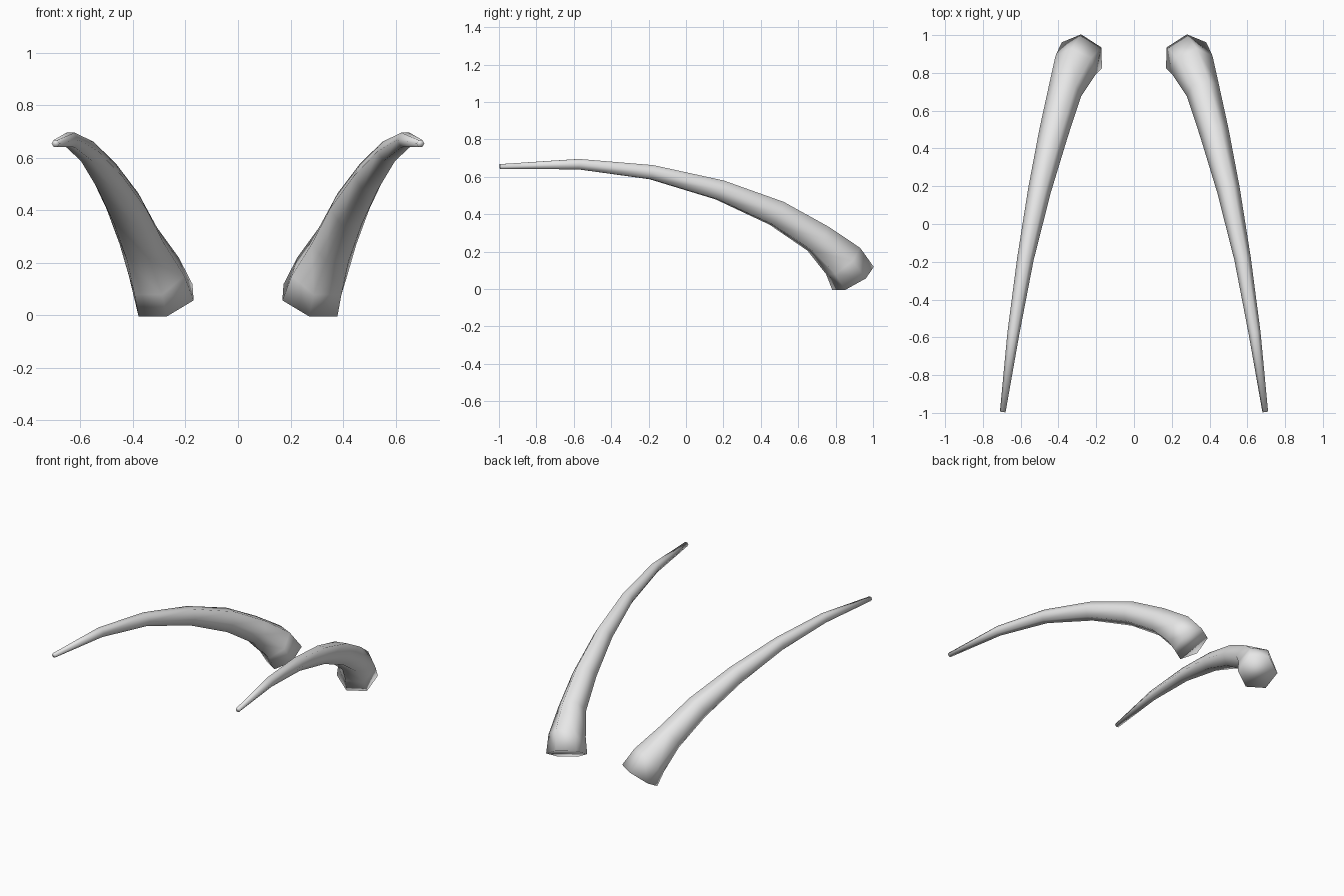
import bpy
import bmesh
import math
from mathutils import Vector

cube = bpy.data.objects.get("Cube")
if cube:
    bpy.data.objects.remove(cube, do_unlink=True)

# Horn material
horn_grey = bpy.data.materials.new("horn_grey")
horn_grey.use_nodes = True
GREY = (0.8, 0.8, 0.8, 1.0)
horn_grey.diffuse_color = GREY
horn_grey.node_tree.nodes["Principled BSDF"].inputs["Base Color"].default_value = GREY

# Centre line of the left horn from base to tip: x, y, z, radius
PATH = [
    (0.276, 0.893, 0.057, 0.127),
    (0.310, 0.840, 0.150, 0.117),
    (0.365, 0.705, 0.270, 0.090),
    (0.425, 0.485, 0.405, 0.078),
    (0.500, 0.180, 0.530, 0.061),
    (0.575, -0.185, 0.625, 0.044),
    (0.638, -0.575, 0.668, 0.032),
    (0.695, -0.995, 0.655, 0.015),
]
SIDES = 6


def build_horn(name, side):
    """Sweep a tapering hexagon along the path; side is 1 or -1 in x."""
    centres = [Vector((side * x, y, z)) for x, y, z, r in PATH]
    bm = bmesh.new()
    rings = []
    for i, centre in enumerate(centres):
        ahead = centres[min(i + 1, len(centres) - 1)]
        behind = centres[max(i - 1, 0)]
        tangent = (ahead - behind).normalized()
        # One pair of corners always lies level, pointing in and out
        across = tangent.cross(Vector((0, 0, 1))).normalized()
        up = across.cross(tangent)
        radius = PATH[i][3]
        ring = []
        for k in range(SIDES):
            a = math.tau * k / SIDES
            ring.append(bm.verts.new(centre + radius * (math.cos(a) * across + math.sin(a) * up)))
        rings.append(ring)

    # Side walls, base cap and tip cap
    for low, high in zip(rings, rings[1:]):
        for k in range(SIDES):
            n = (k + 1) % SIDES
            bm.faces.new((low[k], low[n], high[n], high[k]))
    bm.faces.new(rings[0])
    bm.faces.new(rings[-1])
    bmesh.ops.recalc_face_normals(bm, faces=bm.faces)
    for face in bm.faces:
        face.smooth = True

    mesh = bpy.data.meshes.new(name)
    bm.to_mesh(mesh)
    bm.free()
    mesh.materials.append(horn_grey)
    horn = bpy.data.objects.new(name, mesh)
    bpy.context.scene.collection.objects.link(horn)
    return horn


build_horn("left_horn", 1)
build_horn("right_horn", -1)
